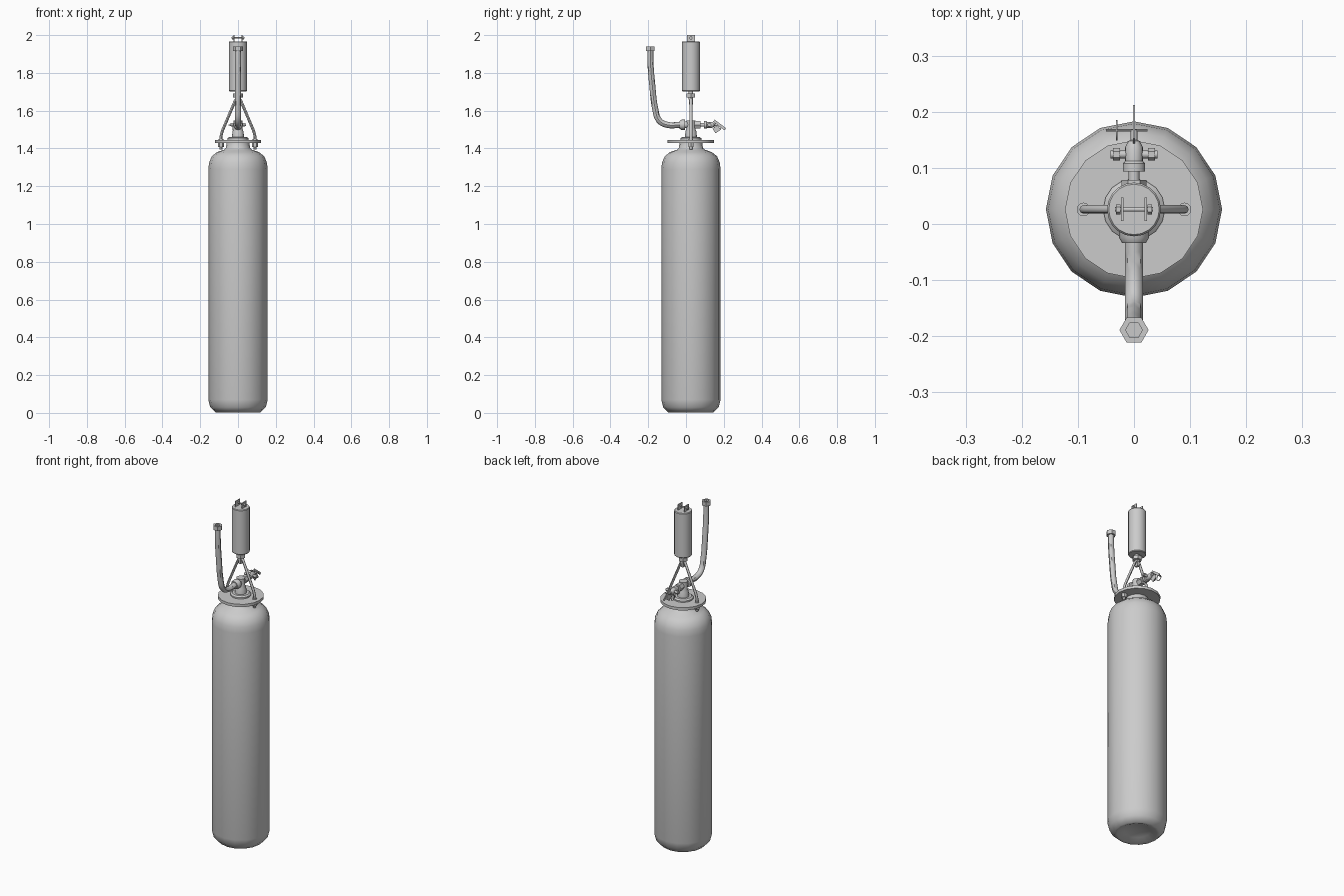
import bpy, bmesh, math
from mathutils import Vector

if "Cube" in bpy.data.objects:
    bpy.data.objects.remove(bpy.data.objects["Cube"])

CY = 0.026    # y of the cylinder axis
VZ = 1.525    # height of the valve axis


def finish(name, bm, angle=35):
    bmesh.ops.remove_doubles(bm, verts=bm.verts, dist=1e-5)
    bmesh.ops.recalc_face_normals(bm, faces=bm.faces)
    me = bpy.data.meshes.new(name)
    bm.to_mesh(me)
    bm.free()
    me.shade_smooth()
    me.set_sharp_from_angle(angle=math.radians(angle))
    ob = bpy.data.objects.new(name, me)
    bpy.context.collection.objects.link(ob)
    return ob


def lathe(name, profile, n=16, loc=(0, CY, 0), axis='Z', turn=0.0, angle=35, closed=False):
    """Revolve (radius, height) points around an axis."""
    def place(r, h, a):
        u, v = r * math.cos(a), r * math.sin(a)
        p = {'Z': (u, v, h), 'Y': (u, h, v), 'X': (h, u, v)}[axis]
        return Vector(p) + Vector(loc)
    bm = bmesh.new()
    rings = [[bm.verts.new(place(r, h, turn + 2 * math.pi * i / n)) for i in range(n)]
             for r, h in profile]
    pairs = list(zip(rings, rings[1:]))
    if closed:
        pairs.append((rings[-1], rings[0]))
    for a, b in pairs:
        for i in range(n):
            j = (i + 1) % n
            bm.faces.new((a[i], a[j], b[j], b[i]))
    return finish(name, bm, angle)


def rod(name, r, h0, h1, n=12, **kw):
    return lathe(name, [(0, h0), (r, h0), (r, h1), (0, h1)], n, **kw)


def box(name, loc, size, rx=0.0):
    bm = bmesh.new()
    bmesh.ops.create_cube(bm, size=1)
    for v in bm.verts:
        v.co = Vector(s * c for s, c in zip(size, v.co))
    ob = finish(name, bm)
    ob.location = loc
    ob.rotation_euler.x = rx
    return ob


def tube(name, pts, r, res=4, smooth=True):
    cu = bpy.data.curves.new(name, 'CURVE')
    cu.dimensions = '3D'
    cu.bevel_depth = r
    cu.bevel_resolution = 2
    cu.use_fill_caps = True
    cu.resolution_u = res
    sp = cu.splines.new('BEZIER')
    sp.bezier_points.add(len(pts) - 1)
    for bp, p in zip(sp.bezier_points, pts):
        bp.co = p
        bp.handle_left_type = bp.handle_right_type = 'AUTO' if smooth else 'VECTOR'
    ob = bpy.data.objects.new(name, cu)
    bpy.context.collection.objects.link(ob)
    bpy.ops.object.select_all(action='DESELECT')
    ob.select_set(True)
    bpy.context.view_layer.objects.active = ob
    bpy.ops.object.convert(target='MESH')
    ob = bpy.context.object
    ob.data.shade_smooth()
    ob.data.set_sharp_from_angle(angle=math.radians(45))
    return ob


# Gas cylinder with dished base, rounded shoulder and neck
lathe('gas_cylinder', [(0, 0.03), (0.07, 0.018), (0.105, 0.003), (0.12, 0.003), (0.147, 0.03),
                       (0.157, 0.07), (0.157, 1.29), (0.153, 1.325), (0.139, 1.358),
                       (0.112, 1.38), (0.075, 1.393), (0.064, 1.402), (0.06, 1.43), (0, 1.43)],
      angle=50)

# Collar plate and boss
rod('collar_plate', 0.123, 1.43, 1.446, n=16)
lathe('collar_boss', [(0, 1.446), (0.055, 1.446), (0.055, 1.454), (0.046, 1.461), (0, 1.461)])

# Valve post and horizontal valve line
lathe('valve_post', [(0, 1.46), (0.032, 1.46), (0.029, 1.49), (0.024, 1.502), (0.024, 1.548), (0, 1.548)])
lathe('hose_fitting', [(0, 0.01), (0.018, 0.01), (0.018, -0.004), (0.027, -0.006),
                       (0.027, -0.024), (0.021, -0.034), (0, -0.034)],
      n=12, loc=(0, 0, VZ), axis='Y')
rod('outlet_nut', 0.022, 0.045, 0.078, n=6, loc=(0, 0, VZ), axis='Y')
rod('outlet_pipe', 0.010, 0.03, 0.10, loc=(0, 0, VZ), axis='Y')
lathe('release_valve', [(0, 0.094), (0.02, 0.094), (0.02, 0.108), (0.016, 0.112), (0.016, 0.136),
                        (0.01, 0.148), (0.006, 0.15), (0.006, 0.168), (0, 0.168)],
      loc=(0, 0, VZ), axis='Y')

# Side ports on the release valve
for s, side in ((-1, 'left'), (1, 'right')):
    rod(side + '_port', 0.007, s * 0.01, s * 0.042, loc=(0, 0.124, VZ), axis='X')
    rod(side + '_port_nut', 0.011, s * 0.025, s * 0.037, n=6, loc=(0, 0.124, VZ), axis='X')

# Pull pin, ring and release lever
rod('pull_pin', 0.0025, -0.05, 0.024, n=8, loc=(0, 0.167, VZ), axis='X')
lathe('pull_ring', [(0.018, -0.0015), (0.018, 0.0015), (0.015, 0.0015), (0.015, -0.0015)],
      loc=(-0.031, 0.167, 1.512), axis='X', closed=True)
box('release_lever', (0, 0.178, 1.524), (0.004, 0.075, 0.014), rx=-0.65)
box('lever_tab', (0, 0.162, 1.502), (0.004, 0.034, 0.03), rx=0.6)

# Discharge hose with hollow hexagonal end nut
tube('discharge_hose', [(0, -0.03, VZ), (0, -0.10, VZ), (0, -0.142, 1.548), (0, -0.163, 1.61),
                        (0, -0.178, 1.73), (0, -0.188, 1.85), (0, -0.189, 1.918)], 0.016)
lathe('hose_end_nut', [(0.015, 1.94), (0.026, 1.94), (0.026, 1.916), (0.015, 1.916)],
      n=6, loc=(0, -0.189, 0), closed=True)

# Hanging frame: bent rods bolted through the collar
for s, side in ((-1, 'left'), (1, 'right')):
    tube(side + '_hanger_rod', [(0, CY, 1.668), (s * 0.014, CY, 1.655), (s * 0.082, CY, 1.495),
                                (s * 0.09, CY, 1.465), (s * 0.09, CY, 1.395)], 0.0075, 2, False)
    rod(side + '_lower_nut', 0.016, 1.408, 1.43, n=6, loc=(s * 0.09, CY, 0))
    rod(side + '_rod_washer', 0.012, 1.446, 1.45, loc=(s * 0.09, CY, 0))

# Weighing body with lower eye, nut and stem
lathe('scale_body', [(0, 1.702), (0.045, 1.702), (0.048, 1.706), (0.048, 1.963),
                     (0.045, 1.967), (0, 1.967)], n=20)
rod('scale_stem', 0.012, 1.66, 1.705)
rod('scale_nut', 0.026, 1.669, 1.69, n=6)
box('lower_eye', (0, CY, 1.652), (0.014, 0.022, 0.04))

# Top lugs and crossing bolt
for s, side in ((-1, 'left'), (1, 'right')):
    box(side + '_top_lug', (s * 0.021, CY, 1.982), (0.004, 0.042, 0.036))
    rod(side + '_bolt_head', 0.009, s * 0.024, s * 0.032, n=6, loc=(0, CY, 1.985), axis='X')
rod('top_bolt', 0.004, -0.034, 0.034, loc=(0, CY, 1.985), axis='X')
